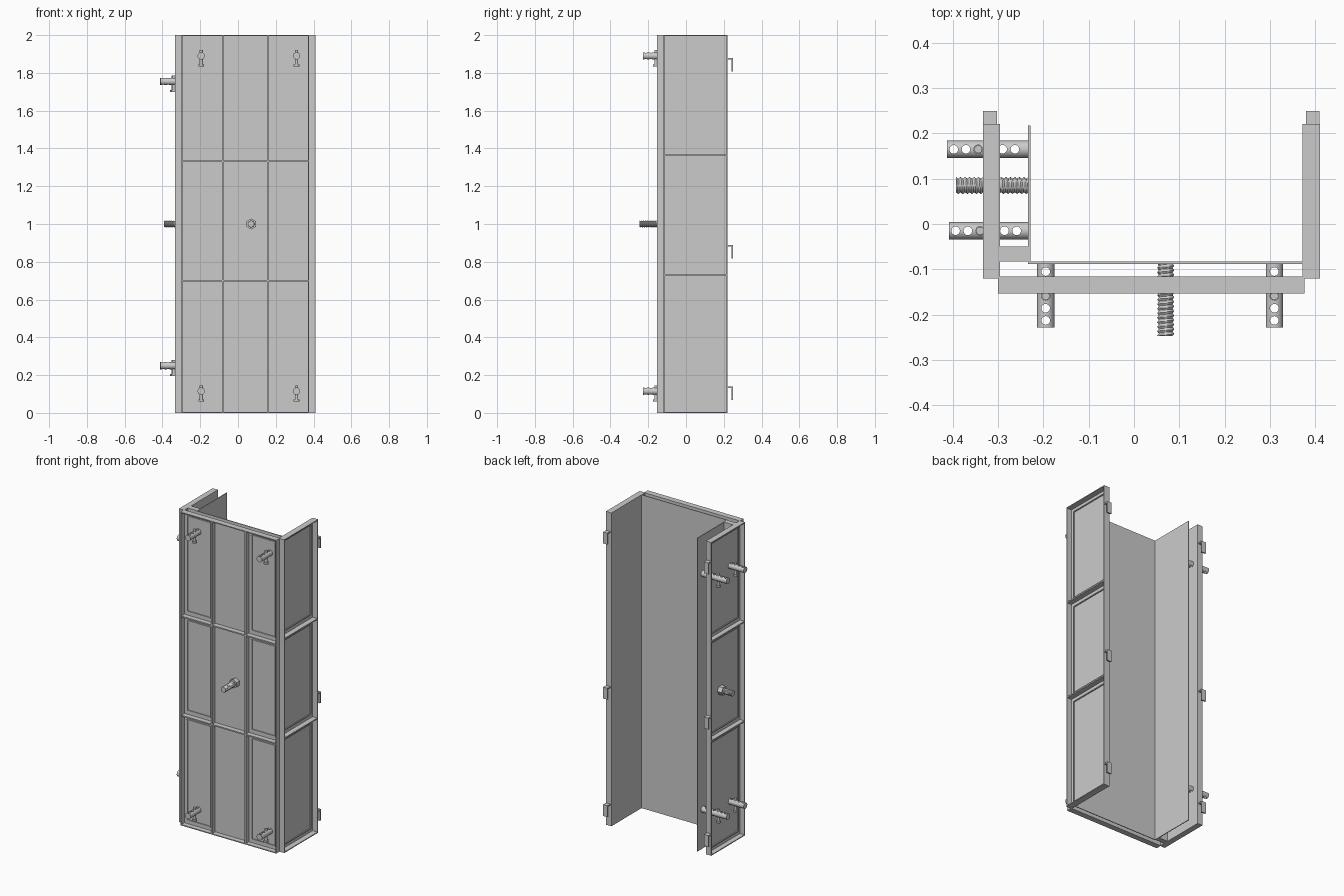
import bpy, bmesh, math
from mathutils import Matrix, Vector

if "Cube" in bpy.data.objects:
    bpy.data.objects.remove(bpy.data.objects["Cube"])

H = 2.0


def finish(bm, name, smooth=False):
    bmesh.ops.recalc_face_normals(bm, faces=bm.faces)
    me = bpy.data.meshes.new(name)
    bm.to_mesh(me)
    bm.free()
    ob = bpy.data.objects.new(name, me)
    bpy.context.collection.objects.link(ob)
    if smooth:
        shade(ob)
    return ob


def shade(ob):
    bpy.ops.object.select_all(action='DESELECT')
    ob.select_set(True)
    bpy.context.view_layer.objects.active = ob
    bpy.ops.object.shade_smooth_by_angle(angle=math.radians(35))


def add_box(bm, a, b):
    a, b = Vector(a), Vector(b)
    d = b - a
    m = Matrix.Translation((a + b) / 2) @ Matrix.Diagonal((abs(d.x), abs(d.y), abs(d.z), 1))
    bmesh.ops.create_cube(bm, size=1, matrix=m)


def add_cyl(bm, centre, r, length, axis='Z', seg=20):
    rot = {'Z': Matrix(), 'X': Matrix.Rotation(math.pi / 2, 4, 'Y'),
           'Y': Matrix.Rotation(math.pi / 2, 4, 'X')}[axis]
    bmesh.ops.create_cone(bm, cap_ends=True, segments=seg, radius1=r, radius2=r,
                          depth=length, matrix=Matrix.Translation(centre) @ rot)


def instance(src, name, loc, turn):
    ob = bpy.data.objects.new(name, src)
    bpy.context.collection.objects.link(ob)
    ob.location = loc
    ob.rotation_euler = (0, 0, turn)
    return ob


def panel(name, place, u0, u1, cross, uprights, depth):
    """Framed panel: sheet, rim, ribs and shallow beads. place maps (u, depth, z) to xyz."""
    bm = bmesh.new()

    def bar(ua, ub, za, zb, da, db):
        add_box(bm, place(ua, da, za), place(ub, db, zb))
    t, s = 0.006, 0.005
    bar(u0, u1, 0, H, 0, s)
    for u in (u0, u1 - t):
        bar(u, u + t, 0, H, s, depth)
    for z in (0, H - t):
        bar(u0 + t, u1 - t, z, z + t, s, depth)
    for z in cross:
        bar(u0 + t, u1 - t, z - .004, z + .004, s, depth - .001)
    for u in uprights:
        bar(u - .004, u + .004, t, H - t, s, depth - .002)
    # shallow beads inside each outer bay
    us, zs = [u0] + uprights + [u1], [0] + cross + [H]
    for i in range(len(us) - 1):
        a, b = us[i] + .028, us[i + 1] - .028
        if len(us) == 4 and i == 1:
            continue
        for z0, z1 in zip(zs, zs[1:]):
            c, d = z0 + .03, z1 - .03
            for u in (a, b):
                bar(u - .003, u + .003, c, d, s, s + .006)
            for z in (c, d):
                bar(a, b, z - .003, z + .003, s, s + .006)
    return finish(bm, name)


# Framed outer panels
panel("front_panel", lambda u, d, z: (u, -.116 - d, z), -.30, .377, [.70, 1.333], [-.08, .157], .037)
panel("right_panel", lambda u, d, z: (.372 + d, u, z), -.12, .221, [.73, 1.365], [], .039)
panel("left_panel", lambda u, d, z: (-.296 - d, u, z), -.12, .221, [.73, 1.365], [], .037)

# Inner angled lining sheet
bm = bmesh.new()
add_box(bm, (-.234, -.088, 0), (.372, -.083, H))
add_box(bm, (-.234, -.083, 0), (-.229, .218, H))
finish(bm, "inner_lining")
bm = bmesh.new()
add_box(bm, (-.296, -.083, 0), (-.234, -.05, H))
finish(bm, "corner_filler")

# Hooks on the rear edges
for side, x0, x1 in (("left", -.333, -.302), ("right", .38, .41)):
    for i, z in enumerate((.14, .89, 1.88)):
        bm = bmesh.new()
        add_box(bm, (x0, .219, z - .008), (x1, .25, z))
        add_box(bm, (x0, .242, z - .073), (x1, .25, z - .008))
        finish(bm, f"{side}_hook_{i + 1}")


def pin_mesh(length, count):
    """Drilled spacer rod along +X from its outer tip."""
    bm = bmesh.new()
    add_cyl(bm, (length / 2, 0, 0), .019, length, 'X', 32)
    rod = finish(bm, "rod_source")
    bm = bmesh.new()
    for i in range(count):
        add_cyl(bm, (.015 + .027 * i, 0, 0), .0095, .06, 'Z', 20)
    cut = finish(bm, "drill_cutter")
    cut.hide_render = True
    mod = rod.modifiers.new("holes", 'BOOLEAN')
    mod.object = cut
    mod.operation = 'DIFFERENCE'
    mod.solver = 'EXACT'
    dg = bpy.context.evaluated_depsgraph_get()
    me = bpy.data.meshes.new_from_object(rod.evaluated_get(dg))
    rod.modifiers.clear()
    rod.data = me
    shade(rod)
    bpy.data.objects.remove(cut)
    bpy.data.objects.remove(rod)
    return me


# Locking pin that drops through a rod hole
bm = bmesh.new()
add_cyl(bm, (0, 0, -.008), .0088, .076)
add_cyl(bm, (0, 0, -.05), .015, .01)
lock_ob = finish(bm, "lock_source", True)
lock = lock_ob.data
bpy.data.objects.remove(lock_ob)

front_rod, left_rod = pin_mesh(.14, 5), pin_mesh(.179, 6)
n = 0
for z in (.115, 1.89):
    for x in (-.195, .31):
        n += 1
        instance(front_rod, f"front_spacer_rod_{n}", (x, -.228, z), math.pi / 2)
        instance(lock, f"front_lock_pin_{n}", (x, -.228 + .069, z), 0)
n = 0
for z in (.25, 1.755):
    for x, y in ((-.409, -.015), (-.413, .165)):
        n += 1
        instance(left_rod, f"left_spacer_rod_{n}", (x, y, z), 0)
        instance(lock, f"left_lock_pin_{n}", (x + .069, y, z), 0)


def screw_mesh(length, pitch=.01, seg=20, sub=6):
    """Threaded rod along +X: ring radius follows a helical triangle wave."""
    bm = bmesh.new()
    rows = int(length / pitch * sub)
    rings = []
    for k in range(rows + 1):
        x = length * k / rows
        ring = []
        for j in range(seg):
            a = 2 * math.pi * j / seg
            w = abs(((x / pitch - j / seg) % 1) * 2 - 1)
            r = .015 + .004 * w
            ring.append(bm.verts.new((x, r * math.cos(a), r * math.sin(a))))
        rings.append(ring)
    for p, q in zip(rings, rings[1:]):
        for j in range(seg):
            i = (j + 1) % seg
            bm.faces.new((p[j], p[i], q[i], q[j]))
    bm.faces.new(rings[0])
    bm.faces.new(rings[-1])
    ob = finish(bm, "screw_source", True)
    me = ob.data
    bpy.data.objects.remove(ob)
    return me


# Adjusting screws with hex nuts
instance(screw_mesh(.159), "front_screw", (.07, -.247, 1), math.pi / 2)
instance(screw_mesh(.159), "left_screw", (-.393, .085, 1), 0)
bm = bmesh.new()
add_cyl(bm, (.07, -.136, 1), .029, .03, 'Y', 6)
finish(bm, "front_nut")
bm = bmesh.new()
add_cyl(bm, (-.316, .085, 1), .029, .03, 'X', 6)
finish(bm, "left_nut")
